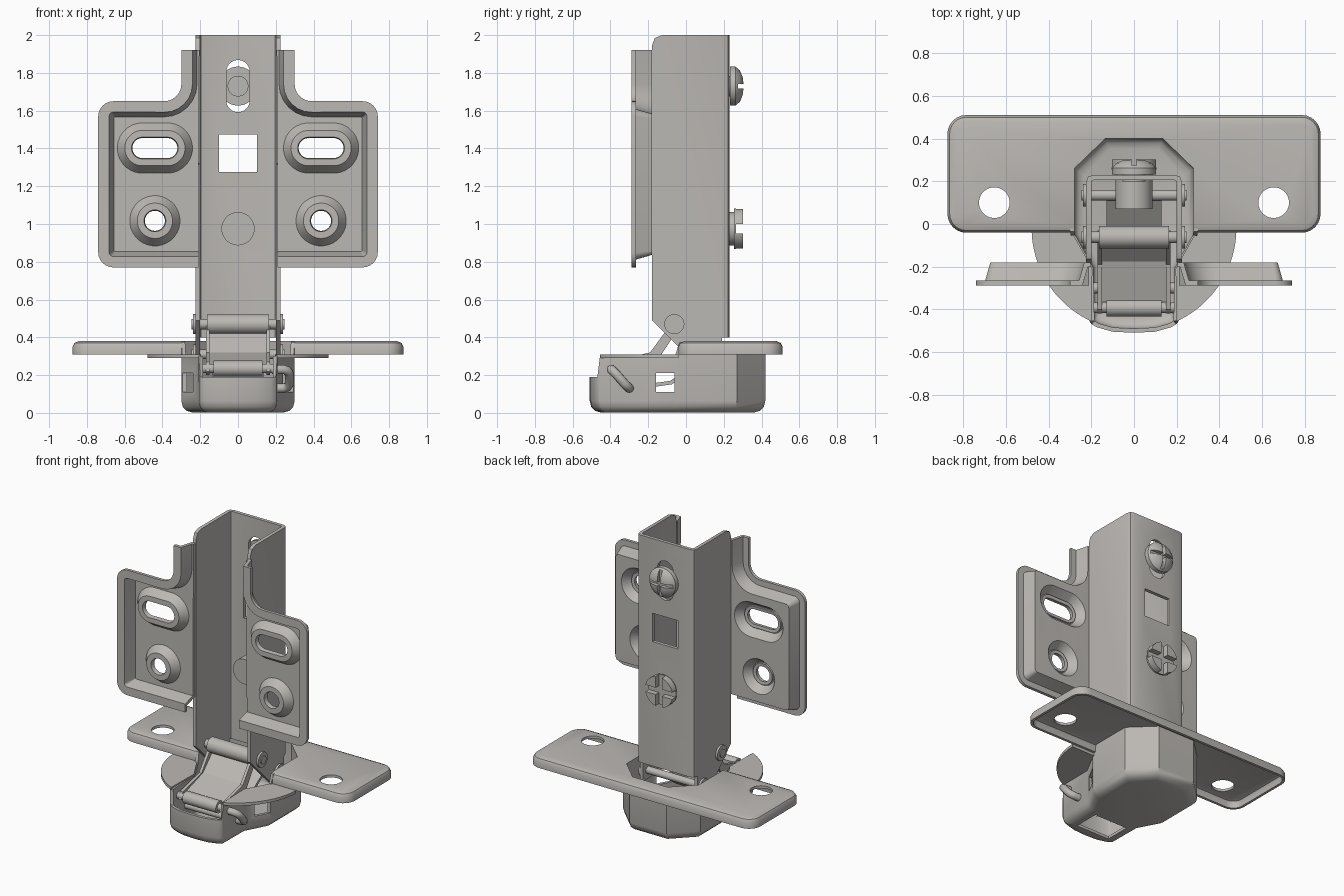
import bpy, bmesh, math
from mathutils import Vector

cube = bpy.data.objects.get("Cube")
if cube:
    bpy.data.objects.remove(cube)

steel = bpy.data.materials.new("warm_grey_steel")
steel.use_nodes = True
COLOR = (0.5, 0.48, 0.455, 1)
steel.diffuse_color = COLOR
steel.node_tree.nodes["Principled BSDF"].inputs["Base Color"].default_value = COLOR


def place(axis, u, v, t):
    return {"X": (t, u, v), "Y": (u, t, v), "Z": (u, v, t)}[axis]


def make(name, bm):
    bmesh.ops.recalc_face_normals(bm, faces=bm.faces)
    me = bpy.data.meshes.new(name)
    bm.to_mesh(me)
    bm.free()
    me.materials.append(steel)
    ob = bpy.data.objects.new(name, me)
    bpy.context.collection.objects.link(ob)
    return ob


def modify(ob, kind, **settings):
    mod = ob.modifiers.new(kind.lower(), kind)
    for key, value in settings.items():
        setattr(mod, key, value)
    bpy.context.view_layer.objects.active = ob
    bpy.ops.object.modifier_apply(modifier=mod.name)


def cut(ob, *cutters):
    for c in cutters:
        modify(ob, "BOOLEAN", operation="DIFFERENCE", solver="EXACT", object=c)
        bpy.data.objects.remove(c)


def smooth(ob, angle=35):
    bpy.ops.object.select_all(action="DESELECT")
    ob.select_set(True)
    bpy.context.view_layer.objects.active = ob
    bpy.ops.object.shade_smooth_by_angle(angle=math.radians(angle))


def prism(name, pts, axis, a, b):
    bm = bmesh.new()
    lo, hi = ([bm.verts.new(place(axis, u, v, t)) for u, v in pts] for t in (a, b))
    bm.faces.new(lo)
    bm.faces.new(hi)
    skin(bm, lo, hi, True)
    return make(name, bm)


def skin(bm, lo, hi, closed):
    n = len(lo)
    for i in range(n if closed else n - 1):
        j = (i + 1) % n
        bm.faces.new((lo[i], lo[j], hi[j], hi[i]))


def stadium(u, v, r, du=0, dv=0, n=32):
    # circle pulled apart by du / dv into a slot
    out = []
    for i in range(n):
        a = 2 * math.pi * (i + 0.5) / n
        c, s = math.cos(a), math.sin(a)
        out.append((u + r * c + math.copysign(du, c), v + r * s + math.copysign(dv, s)))
    return out


def rect(u0, u1, v0, v1):
    return [(u0, v0), (u1, v0), (u1, v1), (u0, v1)]


def round_corners(pts, radii, n=7):
    out = []
    for i, (p, r) in enumerate(zip(pts, radii)):
        p = Vector(p)
        if r == 0:
            out.append(p)
            continue
        a = (Vector(pts[i - 1]) - p).normalized()
        b = (Vector(pts[(i + 1) % len(pts)]) - p).normalized()
        for k in range(n):
            t = math.pi / 2 * k / (n - 1)
            out.append(p + (a + b) * r - r * (b * math.cos(t) + a * math.sin(t)))
    return out


def strip(name, pts, half, thick):
    # bent sheet: (y, z) path swept across x
    bm = bmesh.new()
    l, r = ([bm.verts.new((s * half, y, z)) for y, z in pts] for s in (-1, 1))
    skin(bm, l, r, False)
    ob = make(name, bm)
    modify(ob, "SOLIDIFY", thickness=thick, offset=0)
    return ob


def rod(name, y, z, r, half):
    ob = prism(name, stadium(y, z, r), "X", -half, half)
    smooth(ob)
    return ob


# Arm: U channel open to the front
bm = bmesh.new()
half = [(0.212, -0.18), (0.212, 0.195), (0.206, 0.212), (0.19, 0.218)]
section = half + [(-x, y) for x, y in reversed(half)]
low, high = ([bm.verts.new((x, y, z)) for x, y in section] for z in (0.25, 2))
skin(bm, low, high, False)
arm = make("arm_channel", bm)
modify(arm, "SOLIDIFY", thickness=0.024, offset=0, use_even_offset=True)
cut(arm,
    prism("cut", [(-0.2, 0.51), (0.08, 0.23), (-0.2, 0.23)], "X", -1, 1),
    prism("cut", [(-0.2, 1.94), (-0.18, 1.945), (-0.165, 1.985), (-0.125, 2.0),
                  (-0.125, 2.1), (-0.2, 2.1)], "X", -1, 1),
    prism("cut", rect(-0.3, 0.3, 0.19, 0.3), "Z", 0.2, 0.4),
    prism("cut", rect(-0.1, 0.1, 1.275, 1.475), "Y", 0.15, 0.3),
    prism("cut", stadium(0, 1.73, 0.062, dv=0.076), "Y", 0.15, 0.3))
smooth(arm, 40)

# Wings: flanged trays with embossed screw holes
bm = bmesh.new()
rows = []
for d, y in ((0, -0.277), (0.05, -0.277), (0.075, -0.191)):
    corners = [(0.21, 0.77 + d), (0.74 - d, 0.77 + d), (0.74 - d, 1.65 - d),
               (0.3 - d, 1.65 - d), (0.3 - d, 1.92)]
    outer = max(0.08 - d, 0.015)
    path = round_corners(corners, (0, outer, outer, 0.09 + d, 0))
    rows.append([bm.verts.new((x, y, z)) for x, z in path])
skin(bm, rows[0], rows[1], False)
skin(bm, rows[1], rows[2], False)
border = rows[2] + [bm.verts.new((0.205, -0.191, 1.92))]
loops = [border]
for z, du in ((1.402, 0.066), (1.017, 0)):
    rings = [[bm.verts.new((x, y, w)) for x, w in stadium(0.44, z, r, du)]
             for r, y in ((0.128, -0.191), (0.088, -0.245), (0.067, -0.245), (0.064, -0.225))]
    loops.append(rings[0])
    for a, b in zip(rings, rings[1:]):
        skin(bm, a, b, True)
edges = []
for loop in loops:
    for i, v in enumerate(loop):
        w = loop[i - 1]
        edges.append(bm.edges.get((w, v)) or bm.edges.new((w, v)))
bmesh.ops.triangle_fill(bm, edges=edges, use_beauty=True)
wings = make("mounting_wings", bm)
modify(wings, "SOLIDIFY", thickness=0.022, offset=0, use_even_offset=True)
modify(wings, "MIRROR")
smooth(wings)

# Cup: deep pan with a narrow front and a faceted rear
half = [(0.1, -0.495, 0.19), (0.17, -0.475, 0.19), (0.192, -0.462, 0.19), (0.197, -0.455, 0.3),
        (0.2, -0.21, 0.3), (0.285, -0.055, 0.3), (0.29, -0.035, 0.375), (0.29, 0.265, 0.375),
        (0.14, 0.41, 0.375)]
ring = [(0, -0.5, 0.19)] + half + [(-x, y, z) for x, y, z in reversed(half)]
bm = bmesh.new()
rows = []
for d, z in ((0.055, 0.011), (0.025, 0.019), (0.007, 0.037), (0, 0.065), (0, None)):
    rows.append([bm.verts.new((x * (1 - d / 0.29), -0.05 + (y + 0.05) * (1 - d / 0.45),
                               top if z is None else z)) for x, y, top in ring])
bm.faces.new(rows[0])
for a, b in zip(rows, rows[1:]):
    skin(bm, a, b, True)
cup = make("hinge_cup", bm)
modify(cup, "SOLIDIFY", thickness=0.02, offset=0, use_even_offset=True)
cut(cup,
    prism("cut", rect(-0.16, -0.06, 0.11, 0.21), "X", -0.5, 0.5),
    prism("cut", rect(-0.13, 0.13, -0.41, -0.23), "Z", -0.1, 0.06))
smooth(cup)

# Deck: shallow upside-down tray with screw holes and cup opening
bm = bmesh.new()
rows = []
for d, z in ((0, 0.31), (0, 0.35), (0.008, 0.364), (0.025, 0.371)):
    box = rect(-0.866 + d, 0.866 - d, -0.032 + d, 0.502 - d)
    rows.append([bm.verts.new((x, y, z)) for x, y in round_corners(box, [0.08 - d] * 4)])
for a, b in zip(rows, rows[1:]):
    skin(bm, a, b, True)
bm.faces.new(rows[-1])
deck = make("cup_deck", bm)
modify(deck, "SOLIDIFY", thickness=0.018, offset=0, use_even_offset=True)
opening = [(-0.28, -0.1), (0.28, -0.1), (0.28, 0.26), (0.135, 0.4), (-0.135, 0.4), (-0.28, 0.26)]
cut(deck, prism("cut", opening, "Z", 0.2, 0.5),
    *[prism("cut", stadium(s * 0.655, 0.1, 0.072), "Z", 0.2, 0.5) for s in (-1, 1)])
smooth(deck)

# Half-round rim either side of the cup front
arc = [(0.48 * math.cos(a), -0.02 - 0.48 * math.sin(a))
       for a in (0.04 + 1.1 * i / 20 for i in range(21))]
rim = prism("cup_rim", arc + [(0.195, -0.21), (0.29, -0.04)], "Z", 0.29, 0.31)
modify(rim, "MIRROR")
smooth(rim)

# Links joining arm and cup
strip("front_link", [(-0.05, 0.43), (-0.17, 0.31), (-0.36, 0.25)], 0.15, 0.02)
strip("rear_link", [(0.135, 0.31), (-0.08, 0.16), (-0.3, 0.13)], 0.13, 0.02)
side = [(-0.03, 0.46), (-0.08, 0.47), (-0.19, 0.32), (-0.4, 0.27), (-0.42, 0.22), (-0.37, 0.2),
        (-0.15, 0.28)]
cheeks = prism("link_cheeks", side, "X", 0.15, 0.17)
modify(cheeks, "MIRROR")

# Pins, barrels and rivet heads
for name, y, z, r, length in (("upper", -0.062, 0.47, 0.052, 0.165),
                              ("front", -0.392, 0.235, 0.042, 0.13)):
    rod(name + "_barrel", y, z, r, length)
for name, y, z, r, length in (("upper", -0.062, 0.47, 0.028, 0.245),
                              ("rear", 0.135, 0.31, 0.025, 0.245),
                              ("front", -0.392, 0.235, 0.025, 0.19),
                              ("lower", -0.3, 0.13, 0.025, 0.19)):
    rod(name + "_pin", y, z, r, length)
for name, y, z in (("upper", -0.062, 0.47), ("rear", 0.135, 0.31)):
    heads = prism(name + "_rivet_heads", stadium(y, z, 0.053), "X", 0.224, 0.238)
    modify(heads, "MIRROR")
    smooth(heads)

# Bent wire hook on the side of the cup
wire = bpy.data.curves.new("wire_hook", "CURVE")
wire.dimensions = "3D"
wire.bevel_depth = 0.025
wire.bevel_resolution = 3
spline = wire.splines.new("POLY")
path = [(0.18, -0.395, 0.23), (0.24, -0.395, 0.23), (0.262, -0.388, 0.223), (0.272, -0.37, 0.206),
        (0.272, -0.325, 0.154), (0.262, -0.307, 0.137), (0.24, -0.3, 0.13), (0.18, -0.3, 0.13)]
spline.points.add(len(path) - 1)
for p, co in zip(spline.points, path):
    p.co = (*co, 1)
spline.use_smooth = True
wire.materials.append(steel)
bpy.context.collection.objects.link(bpy.data.objects.new("wire_hook", wire))


# Screws: turned profile (radius, y) with a cross slot in the head
def screw(name, z, profile, slot, depth):
    bm = bmesh.new()
    rows = [[bm.verts.new((u, y, v)) for u, v in stadium(0, z, r)] for r, y in profile]
    for a, b in zip(rows, rows[1:]):
        skin(bm, a, b, True)
    bm.faces.new(rows[0])
    bm.faces.new(rows[-1])
    ob = make(name, bm)
    cut(ob, prism("cut", rect(-slot, slot, z - 0.2, z + 0.2), "Y", depth, 0.4),
        prism("cut", rect(-0.2, 0.2, z - slot, z + slot), "Y", depth, 0.4))
    smooth(ob)


screw("upper_screw", 1.73, [(0.055, 0.2), (0.055, 0.232), (0.103, 0.232), (0.103, 0.262),
                            (0.085, 0.285), (0.05, 0.3), (0.02, 0.304)], 0.012, 0.275)
screw("lower_screw", 0.975, [(0.088, 0.07), (0.088, 0.255), (0.107, 0.255), (0.107, 0.303)],
      0.024, 0.265)
